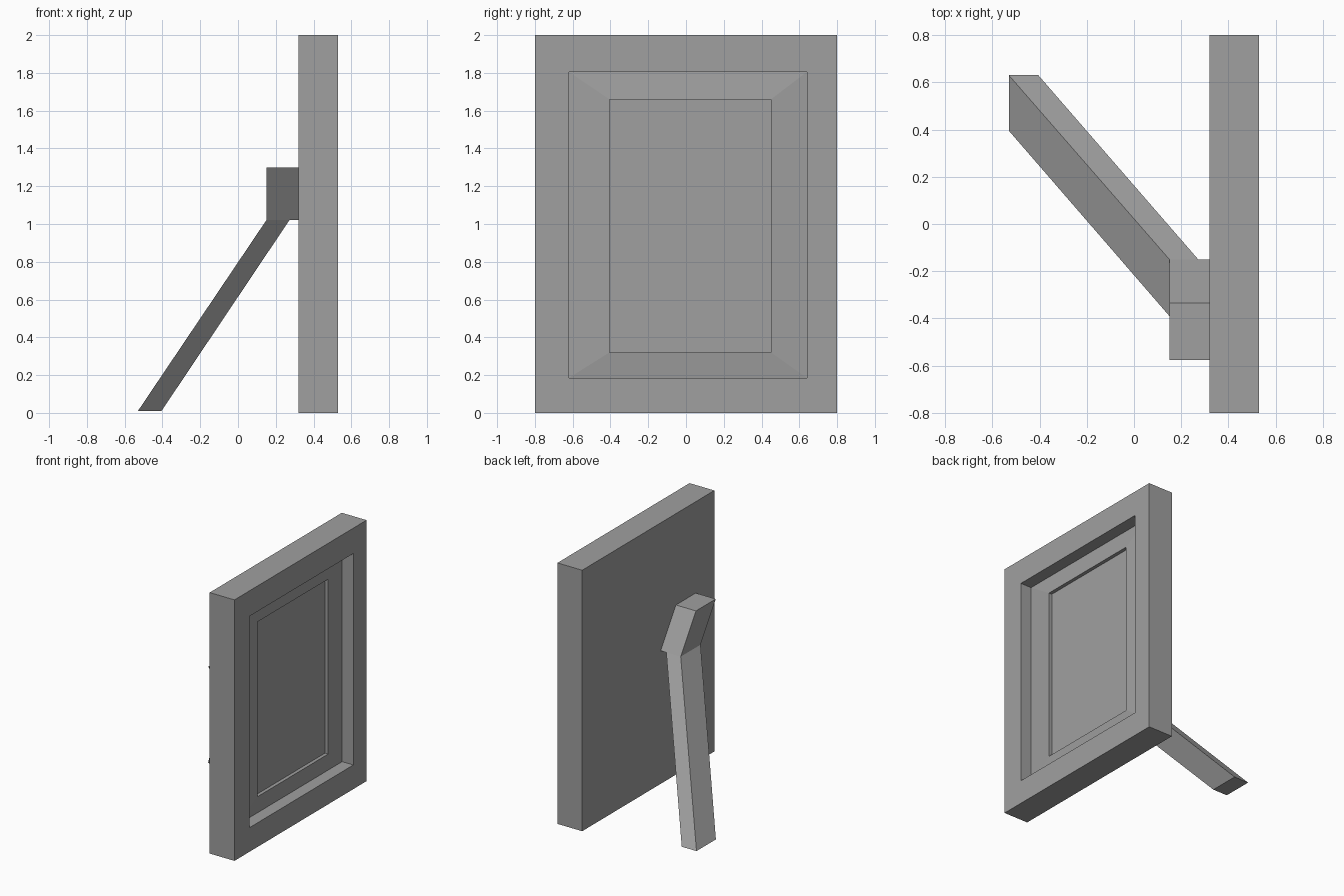
import bpy, bmesh

cube = bpy.data.objects.get("Cube")
if cube:
    bpy.data.objects.remove(cube, do_unlink=True)

grey = bpy.data.materials.new("plain grey")
grey.use_nodes = True
colour = (0.35, 0.35, 0.35, 1)
grey.diffuse_color = colour
grey.node_tree.nodes["Principled BSDF"].inputs["Base Color"].default_value = colour


def loft(name, rings, cap_start=False, cap_end=False):
    """Join four-cornered rings in order with flat faces."""
    bm = bmesh.new()
    loops = [[bm.verts.new(p) for p in ring] for ring in rings]
    for a, b in zip(loops, loops[1:]):
        for i in range(4):
            j = (i + 1) % 4
            bm.faces.new((a[i], a[j], b[j], b[i]))
    if cap_start:
        bm.faces.new(loops[0][::-1])
    if cap_end:
        bm.faces.new(loops[-1])
    mesh = bpy.data.meshes.new(name)
    bm.to_mesh(mesh)
    bm.free()
    mesh.materials.append(grey)
    obj = bpy.data.objects.new(name, mesh)
    bpy.context.collection.objects.link(obj)
    return obj


def upright(x, rect):
    """Rectangle facing +x at depth x."""
    y0, y1, z0, z1 = rect
    return [(x, y0, z0), (x, y1, z0), (x, y1, z1), (x, y0, z1)]


def level(z, x0, x1, y0, y1):
    """Horizontal rectangle at height z."""
    return [(x0, y0, z), (x1, y0, z), (x1, y1, z), (x0, y1, z)]


outer = (-0.8, 0.8, 0, 2)
opening = (-0.62, 0.64, 0.185, 1.805)
window = (-0.405, 0.45, 0.32, 1.66)
back, front, mat_low, mat_high, panel = 0.32, 0.53, 0.435, 0.45, 0.423

# Frame with its closed back and the walls of the opening
loft("frame", [upright(back, outer), upright(front, outer),
               upright(front, opening), upright(mat_low, opening)], cap_start=True)

# Slightly raised mat with the step down to the picture
loft("mat", [upright(mat_low, opening), upright(mat_high, window),
             upright(panel, window)])

# Picture panel
loft("picture_panel", [upright(panel, window)], cap_end=True)

# Slanted hinge block and leg behind the frame
loft("stand_block", [level(1.02, 0.15, back, -0.39, -0.15),
                     level(1.3, 0.15, back, -0.575, -0.335)], True, True)
loft("stand_leg", [level(0.01, -0.53, -0.405, 0.395, 0.63),
                   level(1.02, 0.15, 0.272, -0.39, -0.15)], True, True)
